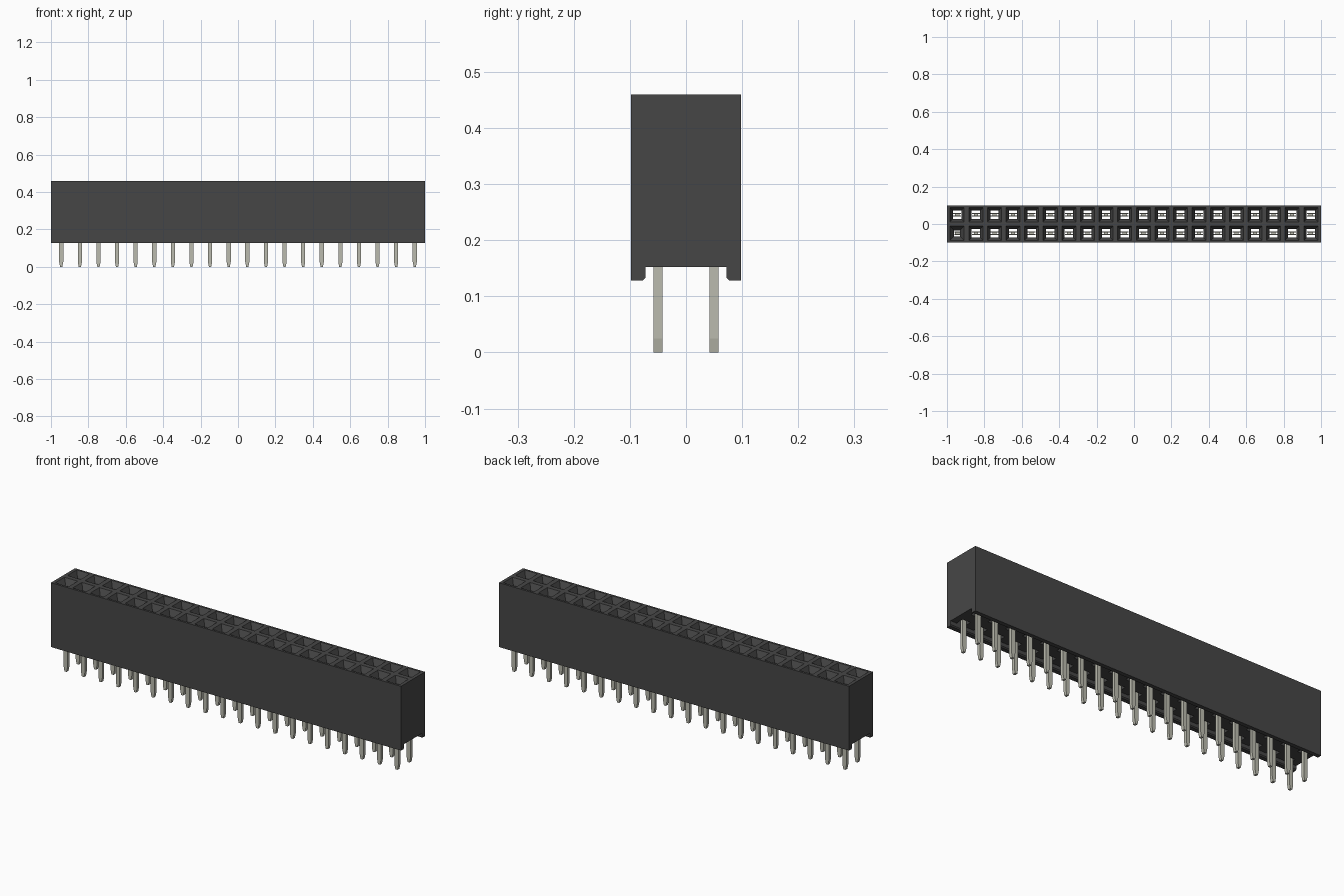
import bpy, bmesh

if "Cube" in bpy.data.objects:
    bpy.data.objects.remove(bpy.data.objects["Cube"], do_unlink=True)

COLS, PITCH, ROW_Y = 20, 0.0995, 0.0495
HALF_X, HALF_Y = 1.0, 0.098
TOP, FLOOR, RAIL = 0.46, 0.152, 0.128


def material(name, color, metallic=0.0):
    m = bpy.data.materials.new(name)
    m.use_nodes = True
    m.diffuse_color = color
    m.node_tree.nodes["Principled BSDF"].inputs["Base Color"].default_value = color
    return m


def finish(bm, name, mat):
    mesh = bpy.data.meshes.new(name)
    bm.to_mesh(mesh)
    bm.free()
    mesh.materials.append(mat)
    obj = bpy.data.objects.new(name, mesh)
    bpy.context.collection.objects.link(obj)
    return obj


def ring(bm, x0, x1, y0, y1, z):
    return [bm.verts.new(p) for p in ((x0, y0, z), (x1, y0, z), (x1, y1, z), (x0, y1, z))]


def bridge(bm, a, b):
    for i in range(4):
        j = (i + 1) % 4
        bm.faces.new((a[i], a[j], b[j], b[i]))


def column(bm, x, y, sections):
    """Closed bar through (half_x, half_y, z) sections, listed from top to bottom."""
    rings = [ring(bm, x - hx, x + hx, y - hy, y + hy, z) for hx, hy, z in sections]
    bm.faces.new(rings[0])
    for a, b in zip(rings, rings[1:]):
        bridge(bm, b, a)
    bm.faces.new(rings[-1][::-1])


plastic = material("black plastic", (0.062, 0.062, 0.062, 1))
metal = material("tinned metal", (0.50, 0.50, 0.43, 1))

columns = [(i - (COLS - 1) / 2) * PITCH for i in range(COLS)]
cells = [(i, x, s) for i, x in enumerate(columns) for s in (-1, 1)]

# Housing: one funnel-mouthed through hole per cell
bm = bmesh.new()
for i, x, s in cells:
    x0 = -HALF_X if i == 0 else x - PITCH / 2
    x1 = HALF_X if i == COLS - 1 else x + PITCH / 2
    y0, y1 = sorted((0, s * HALF_Y))
    y = s * ROW_Y
    throat = 0.016 if (i == 0 and s < 0) else 0.022   # first socket is narrower
    rings = [ring(bm, x0, x1, y0, y1, TOP)]
    for h, z in ((0.0375, TOP), (throat, TOP - 0.03), (throat, FLOOR)):
        rings.append(ring(bm, x - h, x + h, y - h, y + h, z))
    rings.append(ring(bm, x0, x1, y0, y1, FLOOR))
    for a, b in zip(rings, rings[1:]):
        bridge(bm, a, b)

# Housing: long walls with the standing rails, and the notched ends
half = [(HALF_Y, TOP), (HALF_Y, RAIL), (0.077, RAIL), (0.072, RAIL + 0.005), (0.072, FLOOR)]
profile = [(-y, z) for y, z in half] + half[::-1]
left = [bm.verts.new((HALF_X, y, z)) for y, z in profile]
right = [bm.verts.new((-HALF_X, y, z)) for y, z in profile]
for k in range(len(profile) - 1):
    if k != len(half) - 1:      # the cells already close the floor
        bm.faces.new((right[k], right[k + 1], left[k + 1], left[k]))
bm.faces.new(left)
bm.faces.new(right[::-1])
bmesh.ops.remove_doubles(bm, verts=bm.verts, dist=1e-5)
finish(bm, "housing", plastic)

# Solder pins with tips tapered sideways
bm = bmesh.new()
for i, x, s in cells:
    column(bm, x, s * ROW_Y, [(0.011, 0.008, 0.22), (0.011, 0.008, 0.025), (0.006, 0.008, 0)])
finish(bm, "solder_pins", metal)

# Contacts: a pair of thin spring leaves inside each socket
bm = bmesh.new()
for i, x, s in cells:
    w = 0.0155 if (i == 0 and s < 0) else 0.0215
    for side in (-1, 1):
        column(bm, x, s * ROW_Y + side * 0.007,
               [(w, 0.002, 0.39), (w, 0.002, 0.18)])
finish(bm, "contact_leaves", metal)
